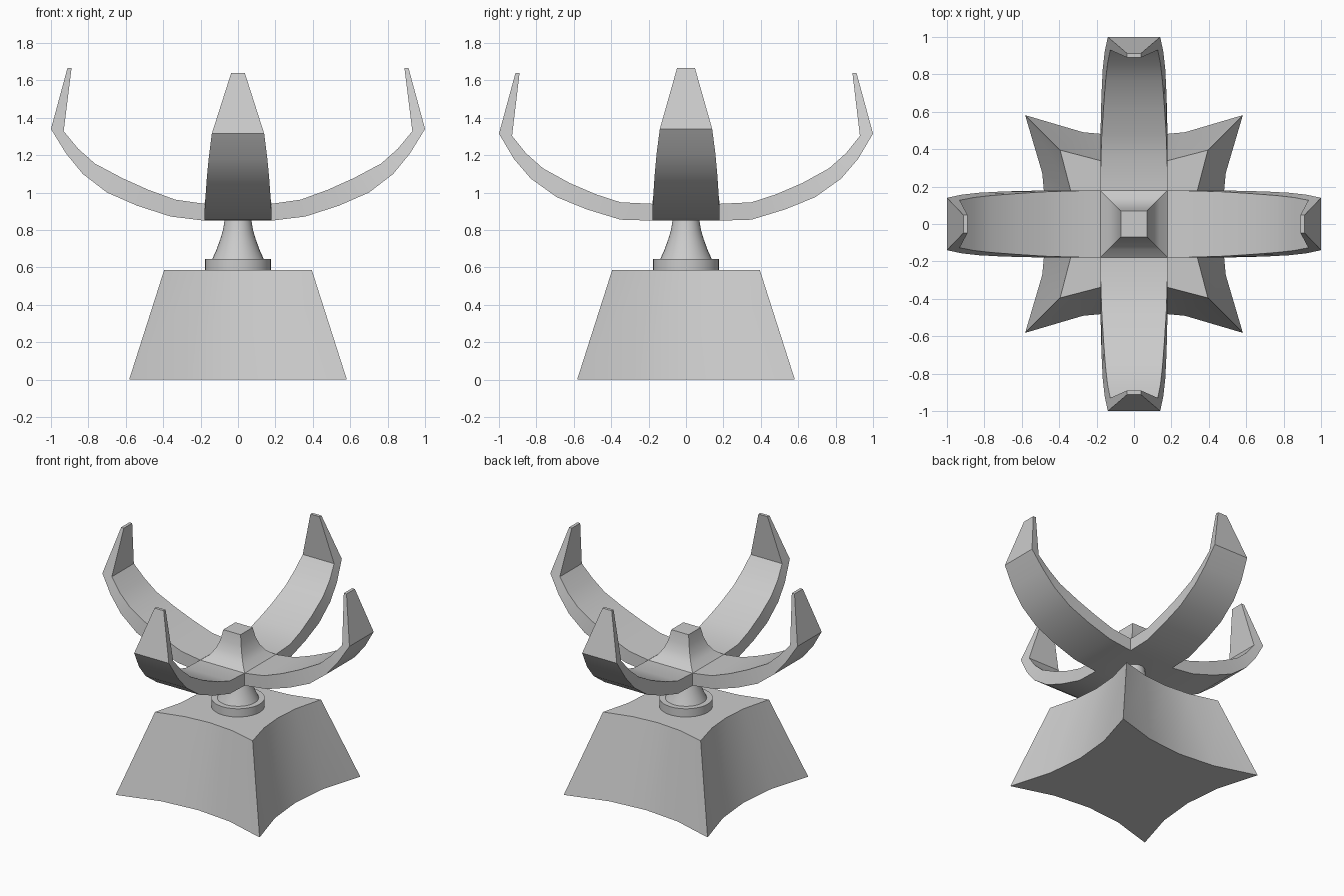
import bpy, bmesh, math
from mathutils import Matrix, Vector

if "Cube" in bpy.data.objects:
    bpy.data.objects.remove(bpy.data.objects["Cube"])


def loft(bm, rings, cap_start=True, cap_end=True):
    loops = [[bm.verts.new(p) for p in r] for r in rings]
    n = len(loops[0])
    for a, b in zip(loops, loops[1:]):
        for i in range(n):
            j = (i + 1) % n
            bm.faces.new((a[i], a[j], b[j], b[i]))
    if cap_start:
        bm.faces.new(loops[0][::-1])
    if cap_end:
        bm.faces.new(loops[-1])


def finish(bm, name, angle=30):
    bmesh.ops.remove_doubles(bm, verts=bm.verts, dist=0.0005)
    bmesh.ops.recalc_face_normals(bm, faces=bm.faces)
    me = bpy.data.meshes.new(name)
    bm.to_mesh(me)
    bm.free()
    ob = bpy.data.objects.new(name, me)
    bpy.context.collection.objects.link(ob)
    bpy.ops.object.select_all(action='DESELECT')
    ob.select_set(True)
    bpy.context.view_layer.objects.active = ob
    bpy.ops.object.shade_smooth_by_angle(angle=math.radians(angle))
    return ob


def square(h, z):
    return [(-h, -h, z), (h, -h, z), (h, h, z), (-h, h, z)]


def circle(r, z, n=32):
    return [(r * math.cos(2 * math.pi * i / n), r * math.sin(2 * math.pi * i / n), z)
            for i in range(n)]


# Pedestal: tapered block with four concave sides
def concave_square(corner, middle, z):
    ring = []
    for k in range(4):
        rot = Matrix.Rotation(k * math.pi / 2, 3, 'Z')
        for t in (-1, -0.47, 0, 0.47):
            depth = middle + (corner - middle) * abs(t) ** 2
            ring.append(rot @ Vector((t * corner, -depth, z)))
    return ring


bm = bmesh.new()
loft(bm, [concave_square(0.582, 0.465, 0), concave_square(0.395, 0.325, 0.585)])
finish(bm, "pedestal")

# Collar and flared neck
bm = bmesh.new()
loft(bm, [circle(0.177, 0.58), circle(0.177, 0.645)])
finish(bm, "collar")
bm = bmesh.new()
loft(bm, [circle(r, z) for r, z in ((0.14, 0.64), (0.117, 0.69), (0.095, 0.75),
                                    (0.08, 0.80), (0.07, 0.86))])
finish(bm, "neck")

# Cradle: four curved claws meeting at a hub; each section is
# (outer distance, outer z, inner distance, inner z)
SIDE = [(0.18, 0.85, 0.18, 0.94), (0.36, 0.872, 0.335, 0.962), (0.54, 0.93, 0.48, 1.015),
        (0.70, 1.00, 0.62, 1.078), (0.83, 1.10, 0.765, 1.155), (0.92, 1.21, 0.855, 1.235),
        (1.0, 1.34, 0.932, 1.328), (0.912, 1.665, 0.89, 1.665)]
FRONT = [(0.18, 0.85, 0.18, 0.94), (0.35, 0.855, 0.35, 0.948), (0.53, 0.91, 0.48, 0.99),
         (0.69, 0.975, 0.62, 1.05), (0.83, 1.075, 0.765, 1.13), (0.92, 1.18, 0.855, 1.21),
         (1.0, 1.315, 0.93, 1.303), (0.912, 1.638, 0.89, 1.638)]
OUT_W = [0.18, 0.18, 0.178, 0.174, 0.167, 0.157, 0.14]
IN_W = [0.18, 0.177, 0.172, 0.163, 0.152, 0.142, 0.127]

bm = bmesh.new()
for k in range(4):
    profile, tip = (SIDE, 0.048) if k % 2 == 0 else (FRONT, 0.037)
    rot = Matrix.Rotation(k * math.pi / 2, 3, 'Z')
    rings = []
    for (ox, oz, ix, iz), ow, iw in zip(profile, OUT_W + [tip], IN_W + [tip]):
        pts = [(ox, -ow, oz), (ox, ow, oz), (ix, iw, iz), (ix, -iw, iz)]
        rings.append([rot @ Vector(p) for p in pts])
    loft(bm, rings, cap_start=False)

# Hub underside and concave central peak
bm.faces.new([bm.verts.new(p) for p in square(0.18, 0.85)])
loft(bm, [square(h, z) for h, z in ((0.18, 0.94), (0.135, 0.975), (0.105, 1.02),
                                    (0.083, 1.08), (0.07, 1.15))], cap_start=False)
finish(bm, "claw_cradle")
